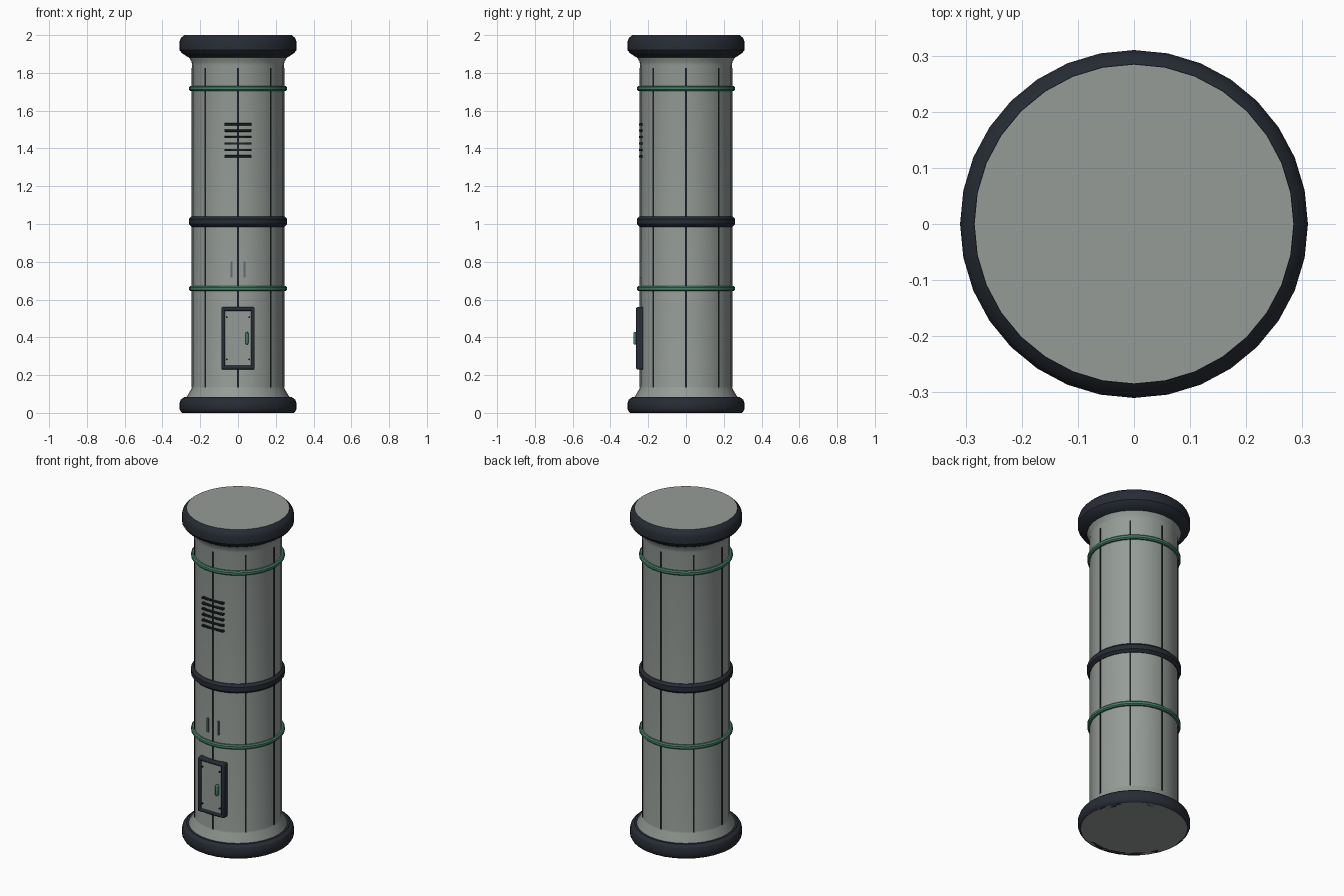
import bpy, math
from mathutils import Matrix, Vector

if "Cube" in bpy.data.objects:
    bpy.data.objects.remove(bpy.data.objects["Cube"])

SIDES = 32


def material(name, rgb):
    m = bpy.data.materials.new(name)
    m.diffuse_color = (*rgb, 1)
    m.use_nodes = True
    m.node_tree.nodes["Principled BSDF"].inputs["Base Color"].default_value = m.diffuse_color
    return m


DARK = material("dark_trim", (0.02, 0.025, 0.035))
SEAM = material("seam_black", (0.012, 0.014, 0.017))
GREEN = material("green_trim", (0.06, 0.22, 0.14))
SLATE = material("slate", (0.12, 0.14, 0.19))
SHELL = material("shell_grey", (0.30, 0.33, 0.31))


def finish(ob, mat, smooth=True):
    if mat:
        ob.data.materials.append(mat)
    if smooth:
        bpy.ops.object.select_all(action='DESELECT')
        ob.select_set(True)
        bpy.context.view_layer.objects.active = ob
        bpy.ops.object.shade_smooth_by_angle(angle=math.radians(30))
    return ob


def lathe(name, profile, mat, loop=True):
    """Revolve (radius, z) points; loop closes the section, otherwise ends are capped."""
    n = len(profile)
    verts = [(r * math.cos(2 * math.pi * i / SIDES), r * math.sin(2 * math.pi * i / SIDES), z)
             for i in range(SIDES) for r, z in profile]
    faces = []
    for i in range(SIDES):
        a, b = i * n, (i + 1) % SIDES * n
        for k in range(n if loop else n - 1):
            j = (k + 1) % n
            faces.append((a + k, b + k, b + j, a + j))
    if not loop:
        faces.append([i * n for i in reversed(range(SIDES))])
        faces.append([i * n + n - 1 for i in range(SIDES)])
    me = bpy.data.meshes.new(name)
    me.from_pydata(verts, [], faces)
    ob = bpy.data.objects.new(name, me)
    bpy.context.collection.objects.link(ob)
    return finish(ob, mat)


def box(name, center, size, mat, bevel=0.0, turn=0.0):
    """Box placed at center, then swung around the column axis."""
    bpy.ops.mesh.primitive_cube_add(size=1)
    ob = bpy.context.object
    ob.name = name
    ob.data.transform(Matrix.Rotation(turn, 4, 'Z') @ Matrix.Translation(Vector(center))
                      @ Matrix.Diagonal((*size, 1)))
    if bevel:
        mod = ob.modifiers.new("bevel", 'BEVEL')
        mod.width, mod.segments = bevel, 2
    return finish(ob, mat, bevel > 0)


# column shell with flared ends, plus the end discs
lathe("column_body", [(0.275, 0.07), (0.272, 0.085), (0.245, 0.13), (0.243, 0.14),
                      (0.243, 1.84), (0.246, 1.86), (0.268, 1.895)], SHELL, loop=False)
lathe("top_disc", [(0.284, 1.93), (0.284, 2.0)], SHELL, loop=False)
lathe("bottom_disc", [(0.294, 0.0), (0.294, 0.05)], SHELL, loop=False)

# heavy end collars
lathe("base_collar", [(0.294, 0), (0.302, 0.005), (0.31, 0.02), (0.31, 0.052), (0.303, 0.07),
                      (0.285, 0.083), (0.265, 0.083), (0.265, 0.0)], DARK)
lathe("top_collar", [(0.25, 1.88), (0.262, 1.882), (0.298, 1.905), (0.31, 1.922), (0.31, 1.965),
                     (0.302, 1.985), (0.285, 2.0), (0.25, 1.995)], DARK)


# bands around the shaft
def band(name, z, h, r, mat):
    c = h * 0.25
    lathe(name, [(0.235, z - h / 2), (r - c, z - h / 2), (r, z - h / 2 + c),
                 (r, z + h / 2 - c), (r - c, z + h / 2), (0.235, z + h / 2)], mat)


band("middle_band", 1.013, 0.056, 0.26, DARK)
band("lower_green_band", 0.658, 0.026, 0.259, GREEN)
band("upper_green_band", 1.718, 0.026, 0.259, GREEN)

# eight vertical panel seams
for i in range(8):
    box(f"panel_seam_{i}", (0, -0.24, 0.98), (0.009, 0.01, 1.69), SEAM, turn=i * math.pi / 4)

# vent louvres
for i in range(6):
    box(f"vent_slat_{i}", (0, -0.2395, 1.358 + i * 0.034), (0.144, 0.019, 0.012), SEAM, 0.003)

# indicator strips
for s in (-1, 1):
    box("indicator_strip", (s * 0.035, -0.238, 0.76), (0.012, 0.014, 0.085), SLATE)

# access door: frame rails, panel, corner bolts and handle
for s in (-1, 1):
    box("door_frame_side", (s * 0.078, -0.243, 0.395), (0.02, 0.042, 0.33), DARK, 0.007)
    box("door_frame_rail", (0, -0.243, 0.395 + s * 0.155), (0.172, 0.042, 0.02), DARK, 0.007)
box("door_panel", (0, -0.242, 0.395), (0.14, 0.03, 0.295), SHELL, 0.003)
for sx in (-1, 1):
    for sz in (-1, 1):
        bpy.ops.mesh.primitive_cylinder_add(
            vertices=10, radius=0.005, depth=0.01,
            location=(sx * 0.059, -0.259, 0.395 + sz * 0.112), rotation=(math.pi / 2, 0, 0))
        bpy.context.object.name = "door_bolt"
        finish(bpy.context.object, SEAM)
box("door_handle", (0.047, -0.267, 0.395), (0.016, 0.024, 0.066), GREEN, 0.006)
